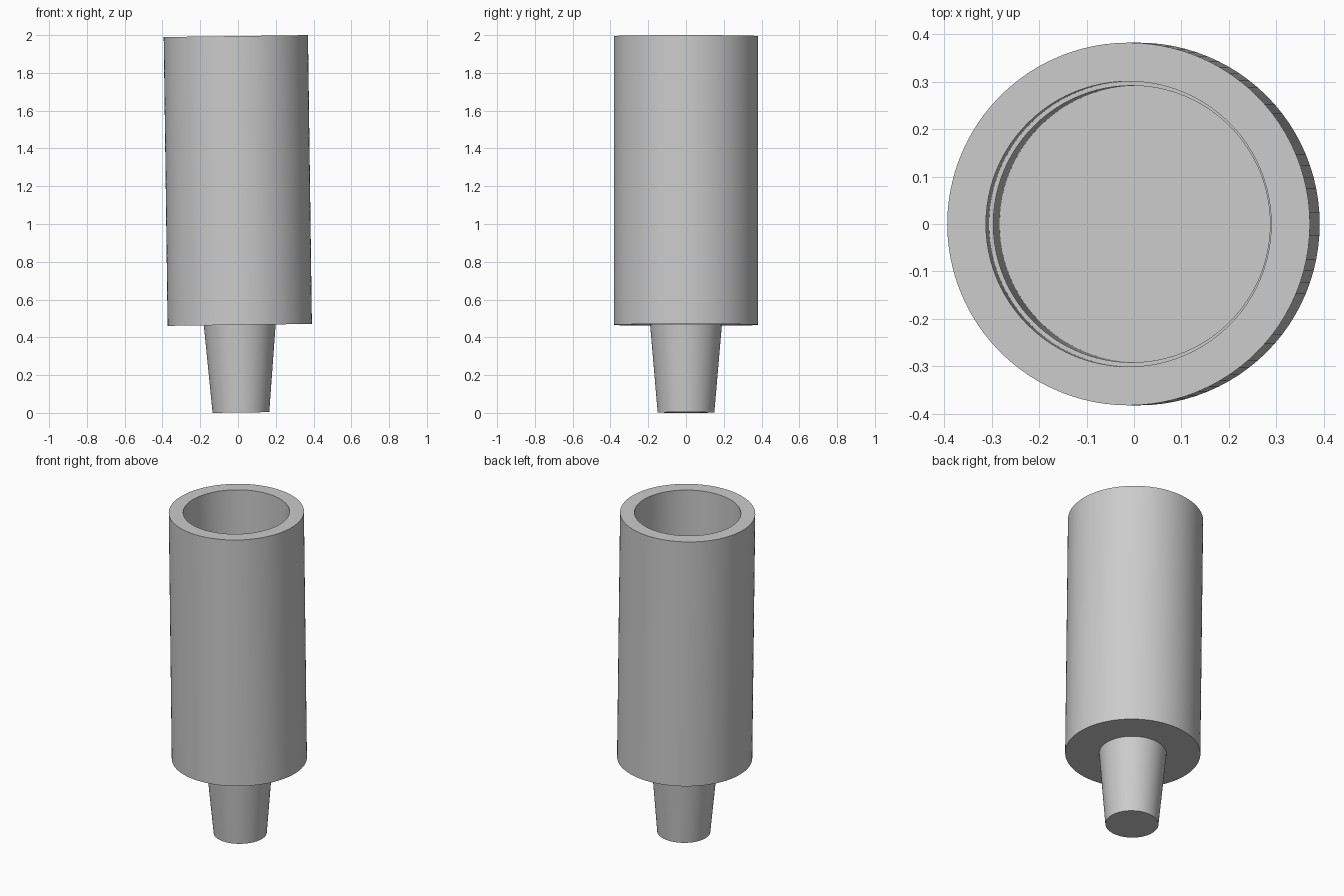
import bpy, bmesh, math
from mathutils import Matrix

if "Cube" in bpy.data.objects:
    bpy.data.objects.remove(bpy.data.objects["Cube"])

SEGMENTS = 96
TILT = 0.0135  # slight lean of the whole part toward -x

grey = bpy.data.materials.new("plain grey")
grey.diffuse_color = (0.6, 0.6, 0.6, 1.0)
grey.use_nodes = True
grey.node_tree.nodes["Principled BSDF"].inputs["Base Color"].default_value = grey.diffuse_color


def lathe(name, profile, placement):
    """Revolve (radius, height) points around the z axis."""
    bm = bmesh.new()
    verts = [bm.verts.new((r, 0, z)) for r, z in profile]
    edges = [bm.edges.new(pair) for pair in zip(verts, verts[1:])]
    bmesh.ops.spin(bm, geom=verts + edges, cent=(0, 0, 0), axis=(0, 0, 1),
                   angle=math.tau, steps=SEGMENTS, use_duplicate=False)
    bmesh.ops.remove_doubles(bm, verts=bm.verts, dist=1e-5)
    bmesh.ops.recalc_face_normals(bm, faces=bm.faces)
    bm.transform(placement)
    mesh = bpy.data.meshes.new(name)
    bm.to_mesh(mesh)
    bm.free()
    mesh.materials.append(grey)
    obj = bpy.data.objects.new(name, mesh)
    bpy.context.collection.objects.link(obj)
    bpy.context.view_layer.objects.active = obj
    obj.select_set(True)
    bpy.ops.object.shade_smooth_by_angle(angle=math.radians(30))
    obj.select_set(False)
    return obj


# Tapered stem, open-topped cup with a small inner ledge, closed floor
profile = [
    (0, 0), (0.15, 0), (0.19, 0.464),            # stem
    (0.382, 0.464), (0.382, 1.993),              # outer wall
    (0.3005, 1.993), (0.3005, 1.513),            # rim and upper bore
    (0.2915, 1.513), (0.2915, 0.54), (0, 0.54),  # ledge, lower bore, floor
]
placement = Matrix.Translation((0.0155, 0, 0.002)) @ Matrix.Rotation(-TILT, 4, 'Y')
lathe("stemmed_cup", profile, placement)
